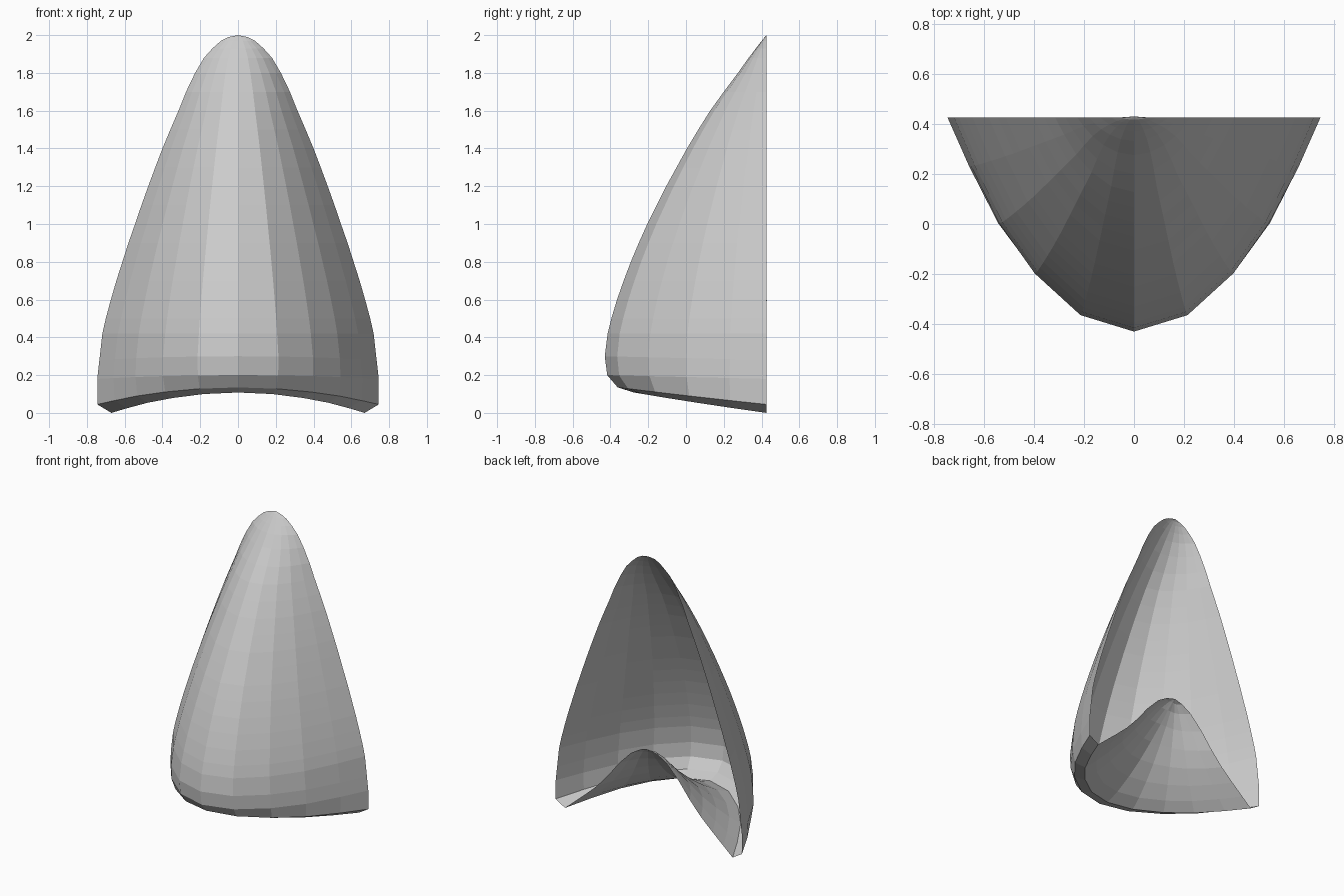
import bpy, bmesh

if "Cube" in bpy.data.objects:
    bpy.data.objects.remove(bpy.data.objects["Cube"])

BACK_Y = 0.425

# Half of the plan outline, front to back: (x, y)
half = [(0, -0.43), (0.215, -0.365), (0.40, -0.20), (0.545, 0.0), (0.66, 0.23), (0.745, BACK_Y)]
outline = [(-x, y) for x, y in reversed(half[1:])] + half
X_MAX, D_MAX = 0.745, BACK_Y + 0.43

# Upper hood rings: (height, half width, depth forward of the open back)
hood = [(1.99, .05, .008), (1.97, .09, .024), (1.93, .135, .055), (1.88, .18, .093), (1.8, .227, .15),
        (1.7, .275, .225), (1.6, .315, .297), (1.5, .358, .36), (1.4, .40, .42), (1.3, .438, .475),
        (1.2, .475, .53), (1.1, .511, .58), (1.0, .545, .63), (.9, .58, .675), (.8, .612, .717),
        (.7, .644, .755), (.6, .673, .79), (.5, .70, .82), (.42, .718, .84)]

# Rolled lower lip and rising floor: (scale, height) at the front and at the back corners
lip = [((1.0, .30), (.985, .28)), ((.985, .20), (1.0, .18)), ((.92, .135), (1.0, .045)),
       ((.82, .108), (.90, .0))]
floor_rings = [((.70, .145), (.80, .065)), ((.56, .21), (.685, .14)), ((.42, .29), (.56, .225)),
               ((.29, .38), (.44, .325)), ((.17, .47), (.32, .44)), ((.08, .545), (.19, .54)),
               ((.025, .585), (.09, .585))]


def lerp(a, b, t):
    return a + (b - a) * t


bm = bmesh.new()


def hood_ring(z, w, d):
    return [bm.verts.new((x * w / X_MAX, BACK_Y - (BACK_Y - y) * d / D_MAX, z)) for x, y in outline]


def blended_ring(front, back):
    ring = []
    for x, y in outline:
        t = (y + 0.43) / D_MAX
        sx = lerp(front[0], back[0], abs(x) / X_MAX)
        sy = lerp(front[0], back[0], t)
        ring.append(bm.verts.new((x * sx, BACK_Y - (BACK_Y - y) * sy, lerp(front[1], back[1], t))))
    return ring


# Loft the rings between the hood tip and the floor tip
rings = [hood_ring(*r) for r in hood] + [blended_ring(*r) for r in lip + floor_rings]
tip = bm.verts.new((0, 0.43, 2.0))
floor_tip = bm.verts.new((0, 0.43, 0.6))
for i in range(len(outline) - 1):
    bm.faces.new((tip, rings[0][i], rings[0][i + 1]))
    for a, b in zip(rings, rings[1:]):
        bm.faces.new((a[i], b[i], b[i + 1], a[i + 1]))
    bm.faces.new((rings[-1][i], floor_tip, rings[-1][i + 1]))

mesh = bpy.data.meshes.new("hollow_hood")
bm.to_mesh(mesh)
bm.free()
bpy.context.collection.objects.link(bpy.data.objects.new("hollow_hood", mesh))
